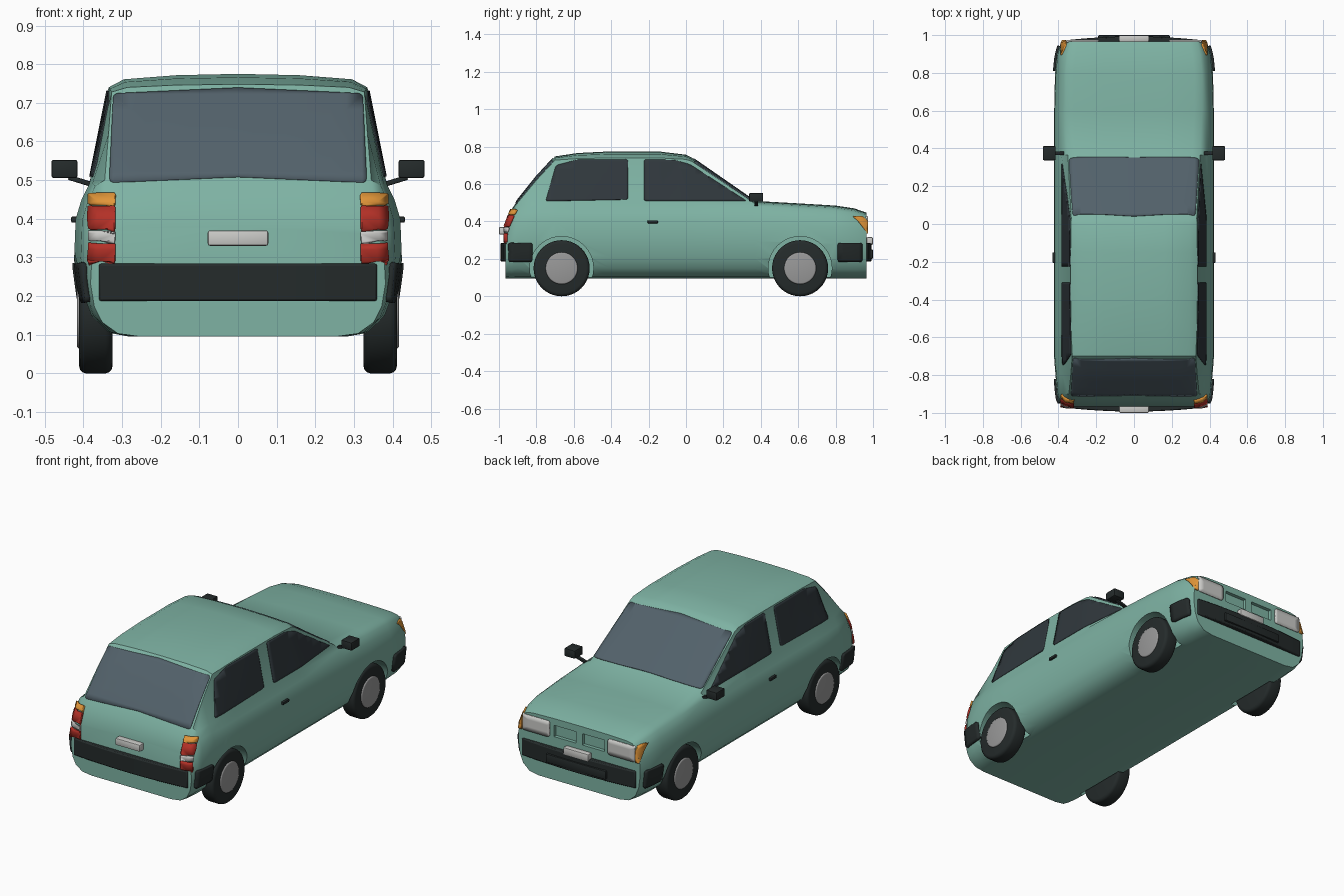
import bpy, bmesh, math
from mathutils import Vector, Matrix
from mathutils.bvhtree import BVHTree

if "Cube" in bpy.data.objects:
    bpy.data.objects.remove(bpy.data.objects["Cube"])


def material(name, r, g, b):
    m = bpy.data.materials.new(name)
    m.use_nodes = True
    m.diffuse_color = (r, g, b, 1)
    m.node_tree.nodes["Principled BSDF"].inputs["Base Color"].default_value = (r, g, b, 1)
    return m


PAINT = material("green_paint", .21, .45, .37)
SCREEN = material("windscreen_glass", .085, .12, .145)
GLASS = material("side_glass", .03, .04, .047)
TRIM = material("black_trim", .018, .024, .024)
RIM = material("grey_metal", .32, .32, .32)
WHITE = material("white_lens", .6, .6, .58)
RED = material("red_lens", .45, .03, .02)
ORANGE = material("orange_lens", .75, .30, .04)


def make(name, bm, *mats, angle=35):
    mesh = bpy.data.meshes.new(name)
    bm.to_mesh(mesh)
    bm.free()
    for m in mats:
        mesh.materials.append(m)
    ob = bpy.data.objects.new(name, mesh)
    bpy.context.collection.objects.link(ob)
    bpy.ops.object.select_all(action='DESELECT')
    ob.select_set(True)
    bpy.context.view_layer.objects.active = ob
    if angle:
        bpy.ops.object.shade_smooth_by_angle(angle=math.radians(angle))
    return ob


def box(name, centre, size, mat, bevel=.006):
    bm = bmesh.new()
    bmesh.ops.create_cube(bm, size=1)
    bmesh.ops.scale(bm, vec=size, verts=bm.verts)
    if bevel:
        bmesh.ops.bevel(bm, geom=bm.edges[:], offset=bevel, segments=2, affect='EDGES', profile=.5)
    bmesh.ops.translate(bm, vec=centre, verts=bm.verts)
    return make(name, bm, mat)


def disc(name, centre, radius, depth, mat, bevel):
    """Cylinder lying along x with rounded rims."""
    bm = bmesh.new()
    bmesh.ops.create_cone(bm, cap_ends=True, segments=40, radius1=radius, radius2=radius, depth=depth)
    if bevel:
        edges = [e for e in bm.edges if abs(e.verts[0].co.z - e.verts[1].co.z) < .001]
        bmesh.ops.bevel(bm, geom=edges, offset=bevel, segments=3, affect='EDGES', profile=.5)
    bmesh.ops.rotate(bm, matrix=Matrix.Rotation(math.pi / 2, 3, 'Y'), verts=bm.verts)
    bmesh.ops.translate(bm, vec=centre, verts=bm.verts)
    return make(name, bm, mat)


# Body shell: cross-sections lofted along y
LOWER = [(0, .095), (.28, .095), (.345, .107), (.39, .15), (.413, .21),
         (.424, .30), (.42, .40), (.405, .45), (.385, .49)]
# y, top height, roof edge half-width, crown, side width factor
STATIONS = [(-.965, .38, .33, .01, .9), (-.935, .46, .345, .012, .94), (-.9, .515, .345, .015, .96),
            (-.8, .64, .335, .02, .98), (-.7, .748, .327, .02, 1), (-.58, .766, .332, .03, 1),
            (-.4, .775, .335, .035, 1), (-.15, .775, .335, .035, 1), (0, .757, .334, .025, 1),
            (.03, .742, .332, .02, 1), (.365, .51, .35, .012, 1), (.6, .497, .36, .012, 1),
            (.8, .485, .36, .012, .985), (.9, .47, .35, .012, .96), (.965, .447, .335, .012, .91)]


def section(y, top, edge, crown, w):
    k = (min(top, .52) - .095) / .425
    half = [(x * w, .095 + (z - .095) * k) for x, z in LOWER]
    half += [(edge, top - crown), (edge - .04, top - crown * .4), (.16, top - crown * .1), (0, top)]
    return [Vector((x, y, z)) for x, z in half + [(-x, z) for x, z in half[-2:0:-1]]]


bm = bmesh.new()
rings = [[bm.verts.new(p) for p in section(*s)] for s in STATIONS]
for a, b in zip(rings, rings[1:]):
    for i in range(len(a)):
        j = (i + 1) % len(a)
        bm.faces.new((a[i], a[j], b[j], b[i]))
bm.faces.new(rings[0])
bm.faces.new(rings[-1])
bmesh.ops.recalc_face_normals(bm, faces=bm.faces)
SHELL = BVHTree.FromBMesh(bm)
body = make("body", bm, PAINT, angle=None)

# Wheel arches and grille recesses cut from the body
AXLES = (-.665, .61)
cutters = []
for s in (1, -1):
    cutters += [disc("arch_cutter", (s * .41, y, .15), .17, .2, PAINT, 0) for y in AXLES]
    cutters.append(box("grille_cutter", (s * .09, .97, .375), (.14, .05, .065), PAINT, 0))
for cut in cutters:
    cut.hide_render = True
    mod = body.modifiers.new("cut", 'BOOLEAN')
    mod.object = cut
    mod.solver = 'EXACT'
    bpy.context.view_layer.objects.active = body
    bpy.ops.object.modifier_apply(modifier=mod.name)
    bpy.data.objects.remove(cut)
bpy.ops.object.select_all(action='DESELECT')
body.select_set(True)
bpy.ops.object.shade_smooth_by_angle(angle=math.radians(35))


def plate(name, outline, axis, side, mat, rim=0, lift=.004, corner=.012):
    """Panel wrapped onto the body, seen along x or y from the given side."""
    def place(u, v):
        return Vector((side * 2, u, v)) if axis == 'X' else Vector((u, side * 2, v))
    ray = Vector((-side, 0, 0)) if axis == 'X' else Vector((0, -side, 0))
    bm = bmesh.new()
    face = bm.faces.new([bm.verts.new(place(u, v)) for u, v in outline])
    face.normal_update()
    if face.normal.dot(ray) > 0:
        face.normal_flip()
    bmesh.ops.bevel(bm, geom=bm.verts[:], offset=corner, segments=3, affect='VERTICES', profile=.5)
    if rim:
        inner = bm.faces[:]
        ring = bmesh.ops.inset_region(bm, faces=inner, thickness=rim, use_even_offset=True)["faces"]
        for f in ring:
            f.material_index = 1
    across = Vector((0, 1, 0)) if axis == 'X' else Vector((1, 0, 0))
    for normal in (across, Vector((0, 0, 1))):
        for i in range(-24, 25):
            bmesh.ops.bisect_plane(bm, geom=bm.verts[:] + bm.edges[:] + bm.faces[:],
                                   plane_co=normal * i * .04, plane_no=normal)
    bmesh.ops.triangulate(bm, faces=[f for f in bm.faces if len(f.verts) > 4])
    for v in bm.verts:
        hit, normal, _, _ = SHELL.ray_cast(v.co, ray)
        if hit is None:
            hit, normal, _, _ = SHELL.find_nearest(v.co + ray * 1.1)
        v.co = hit + normal * lift
    ob = make(name, bm, mat, TRIM)
    mod = ob.modifiers.new("thickness", 'SOLIDIFY')
    mod.thickness = lift + .003
    mod.offset = -1
    return ob


def rect(u0, u1, v0, v1):
    return [(u0, v0), (u1, v0), (u1, v1), (u0, v1)]


# Windscreen and rear window
plate("windscreen", [(-.345, .513), (0, .52), (.345, .513), (.324, .718), (0, .735), (-.324, .718)],
      'Y', 1, SCREEN, rim=.006)
plate("rear_window", [(-.333, .493), (0, .508), (.333, .493), (.322, .722), (0, .737), (-.322, .722)],
      'Y', -1, SCREEN, rim=.006)

for s, label in ((1, "left"), (-1, "right")):
    # Side windows
    plate(label + "_door_window", [(-.225, .51), (.325, .508), (.02, .705), (-.06, .728), (-.225, .732)],
          'X', s, GLASS, rim=.006)
    plate(label + "_quarter_window", [(-.75, .508), (-.31, .517), (-.31, .732), (-.58, .73), (-.695, .7)],
          'X', s, GLASS, rim=.006)
    # Tail lamps
    for part, z0, z1, mat in (("indicator", .435, .462, ORANGE), ("brake_lamp", .372, .43, RED),
                              ("reverse_lamp", .342, .367, WHITE), ("fog_lamp", .29, .336, RED)):
        plate(f"{label}_rear_{part}", rect(s * .317, s * .382, z0, z1), 'Y', -1, mat, lift=.011, corner=.003)
    # Headlamps and front indicators
    plate(label + "_headlamp", rect(s * .185, s * .355, .335, .425), 'Y', 1, WHITE, rim=.004, lift=.008)
    plate(label + "_front_indicator", rect(s * .359, s * .382, .335, .425), 'Y', 1, ORANGE,
          lift=.008, corner=.003)
    # Wrap-round bumper ends
    for end, y0, y1 in (("front", .81, .94), ("rear", -.945, -.82)):
        plate(f"{label}_{end}_bumper_end", rect(y0, y1, .187, .285), 'X', s, TRIM, lift=.013)
    # Door handle
    box(label + "_door_handle", (s * .422, -.178, .398), (.02, .055, .016), TRIM, .004)
    # Door mirror on its stalk
    box(label + "_mirror", (s * .449, .375, .529), (.068, .075, .047), TRIM)
    stalk = box(label + "_mirror_stalk", (0, 0, 0), (.07, .02, .013), TRIM, .003)
    stalk.location = (s * .405, .375, .497)
    stalk.rotation_euler.y = -s * .3
    # Wheels
    for y, end in zip(AXLES, ("rear", "front")):
        disc(f"{label}_{end}_tyre", (s * .368, y, .15), .15, .086, TRIM, .018)
        disc(f"{label}_{end}_hubcap", (s * .38, y, .15), .086, .074, RIM, .008)

# Bumpers, gently bowed in plan
for side, name in ((1, "front_bumper"), (-1, "rear_bumper")):
    bm = bmesh.new()
    xs = [i * .06 for i in range(-6, 7)]
    plan = [(x, .993 - .02 * (x / .36) ** 2) for x in xs] + [(.36, .95), (-.36, .95)]
    base = bm.faces.new([bm.verts.new((x, side * y, .187)) for x, y in plan])
    top = bmesh.ops.extrude_face_region(bm, geom=[base])["geom"]
    bmesh.ops.translate(bm, vec=(0, 0, .097), verts=[g for g in top if isinstance(g, bmesh.types.BMVert)])
    bmesh.ops.recalc_face_normals(bm, faces=bm.faces)
    bumper = make(name, bm, TRIM)
    mod = bumper.modifiers.new("soft_edges", 'BEVEL')
    mod.width, mod.segments = .006, 2
box("front_bumper_insert", (0, .985, .225), (.38, .03, .05), TRIM)

# Blank number plates
box("front_number_plate", (0, .982, .295), (.16, .034, .042), WHITE)
box("rear_number_plate", (0, -.98, .35), (.157, .04, .04), WHITE)
